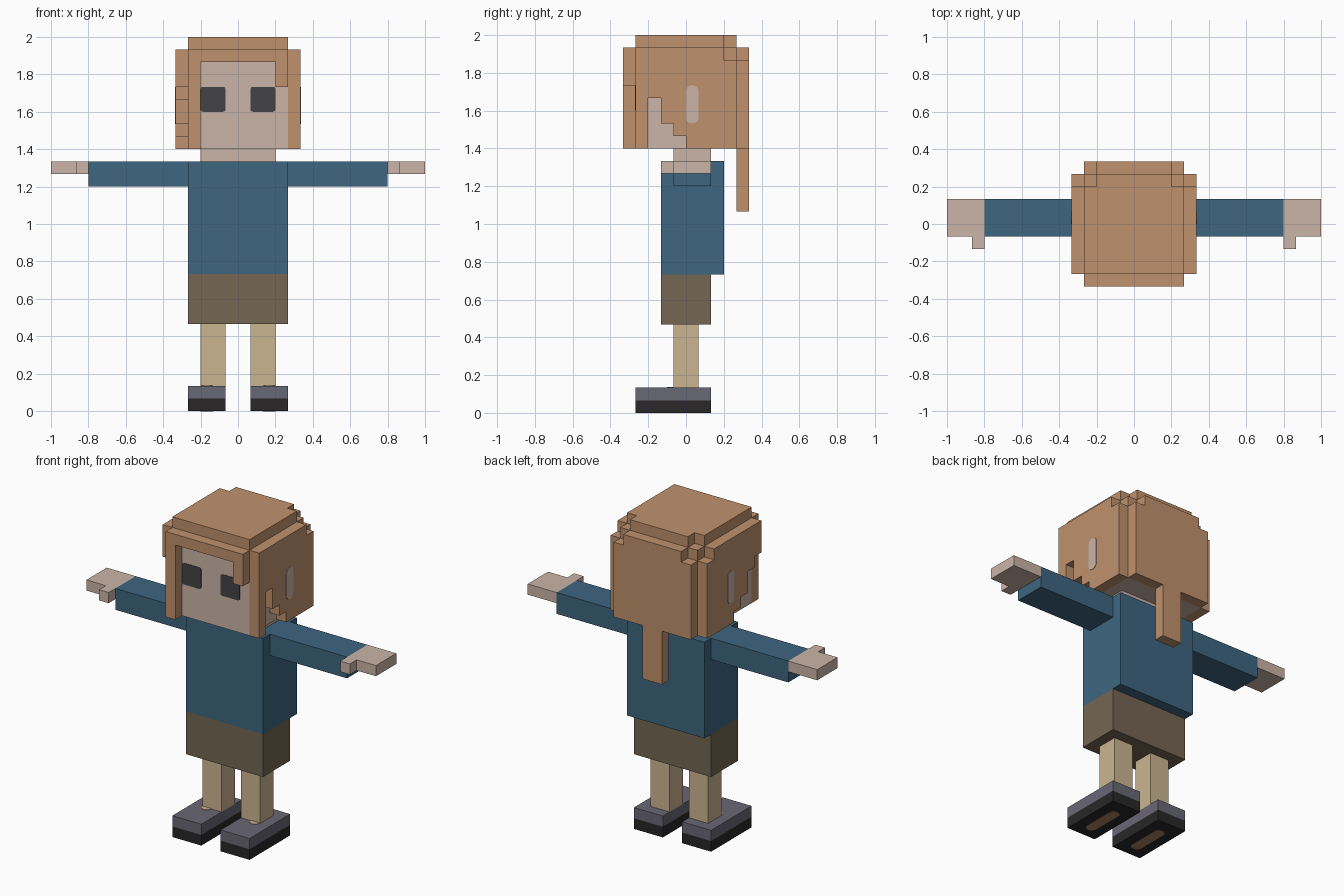
import bpy, bmesh, math
from mathutils import Vector

if "Cube" in bpy.data.objects:
    bpy.data.objects.remove(bpy.data.objects["Cube"])

U = 1 / 15  # one block of the grid; all sizes below are in blocks


def material(name, rgb):
    m = bpy.data.materials.new(name)
    lin = [(c / 255 / 12.92) if c < 11 else ((c / 255 + 0.055) / 1.055) ** 2.4 for c in rgb]
    m.diffuse_color = (*lin, 1)
    m.use_nodes = True
    m.node_tree.nodes["Principled BSDF"].inputs["Base Color"].default_value = m.diffuse_color
    return m


HAIR = material("copper hair", (192, 145, 109))
SKIN = material("pale skin", (203, 180, 167))
SHIRT = material("blue cloth", (61, 102, 128))
SHORTS = material("brown cloth", (117, 102, 83))
LEG = material("tan stocking", (203, 181, 145))
SHOE = material("grey shoe", (105, 104, 117))
SOLE = material("black sole", (41, 39, 39))
EYE = material("dark eye", (67, 67, 71))
PATCH = material("brown patch", (172, 130, 96))


def slab(name, pts, axis, lo, hi, mat):
    """Extrude a 2D profile along an axis (the profile uses the other two axes in order)."""
    bm = bmesh.new()
    verts = []
    for a, b in pts:
        co = [a, b]
        co.insert(axis, lo)
        verts.append(bm.verts.new(Vector(co) * U))
    face = bm.faces.new(verts)
    ext = bmesh.ops.extrude_face_region(bm, geom=[face], use_keep_orig=True)
    move = Vector((0, 0, 0))
    move[axis] = (hi - lo) * U
    bmesh.ops.translate(bm, vec=move, verts=[g for g in ext["geom"] if isinstance(g, bmesh.types.BMVert)])
    bmesh.ops.recalc_face_normals(bm, faces=bm.faces)
    me = bpy.data.meshes.new(name)
    bm.to_mesh(me)
    bm.free()
    me.materials.append(mat)
    ob = bpy.data.objects.new(name, me)
    bpy.context.collection.objects.link(ob)
    return ob


def box(name, x, y, z, mat):
    x = sorted(x)
    return slab(name, [(x[0], y[0]), (x[1], y[0]), (x[1], y[1]), (x[0], y[1])], 2, z[0], z[1], mat)


def rounded(a0, a1, b0, b1, r, n=5):
    """Rounded rectangle profile."""
    pts = []
    corners = [(a1 - r, b1 - r), (a0 + r, b1 - r), (a0 + r, b0 + r), (a1 - r, b0 + r)]
    for q, (ca, cb) in enumerate(corners):
        for i in range(n + 1):
            t = math.pi / 2 * (q + i / n)
            p = (ca + r * math.cos(t), cb + r * math.sin(t))
            if not pts or math.dist(p, pts[-1]) > 1e-4:
                pts.append(p)
    if math.dist(pts[0], pts[-1]) < 1e-4:
        pts.pop()
    return pts


T = 0.04  # thickness of painted plates

# Body
box("shorts", (-4, 4), (-2, 2), (7, 11), SHORTS)
box("torso", (-4, 4), (-2, 3), (11, 20), SHIRT)
box("neck", (-3, 3), (-1, 2), (20, 21), SKIN)

# Limbs, ears and eyes on both sides
for s, side in ((1, "right"), (-1, "left")):
    box(side + "_leg", (s, 3 * s), (-1, 1), (2, 7), LEG)
    box(side + "_shoe", (s, 4 * s), (-4, 2), (1, 2), SHOE)
    box(side + "_sole", (s, 4 * s), (-4, 2), (0, 1), SOLE)
    cx = 2.5 * s
    slab(side + "_sole_patch", rounded(cx - .5, cx + .5, -3.1, .8, .5), 2, -.02, .02, PATCH)
    slab(side + "_shoe_spot", rounded(cx - .45, cx + .45, -1.5, -.5, .45), 2, 2, 2 + T, LEG)
    box(side + "_arm", (4 * s, 12 * s), (-1, 2), (18, 20), SHIRT)
    # Hand with thumb as one outline
    slab(side + "_hand", [(12 * s, 2), (12 * s, -2), (13 * s, -2), (13 * s, -1), (15 * s, -1), (15 * s, 2)],
         2, 19, 20, SKIN)
    slab(side + "_ear", rounded(0, 1, 23, 26, .45), 0, 5 * s, (5 + T) * s, SKIN)
    slab(side + "_eye", rounded(2 * s - 1, 2 * s + 1, 24, 26, .2), 1, -4 - T, -4, EYE)

# Head core
box("head", (-4, 4), (-4, 4), (21, 28), SKIN)
box("hair_crown", (-4, 4), (-4, 4), (28, 29), HAIR)

# Hair shell, one block thick, notched at the upper back corners
slab("hair_top", [(-4, -4), (4, -4), (4, 3), (3, 3), (3, 4), (-3, 4), (-3, 3), (-4, 3)], 2, 29, 30, HAIR)
steps = [(-3, 25), (-2, 25), (-2, 23), (-1, 23), (-1, 22), (0, 22), (0, 21),
         (4, 21), (4, 28), (3, 28), (3, 29), (-4, 29)]
slab("hair_right_side", [(-4, 21), (-3, 21)] + steps, 0, 4, 5, HAIR)
slab("hair_left_side", [(-4, 26), (-3, 26)] + steps, 0, -5, -4, HAIR)
slab("hair_back_and_tail", [(-4, 21), (-1, 21), (-1, 16), (1, 16), (1, 21), (4, 21), (4, 28),
                            (3, 28), (3, 29), (-3, 29), (-3, 28), (-4, 28)], 1, 4, 5, HAIR)
slab("hair_fringe", [(-4, 21), (-3, 21), (-3, 28), (3, 28), (3, 26), (4, 26), (4, 29), (-4, 29)],
     1, -5, -4, HAIR)
